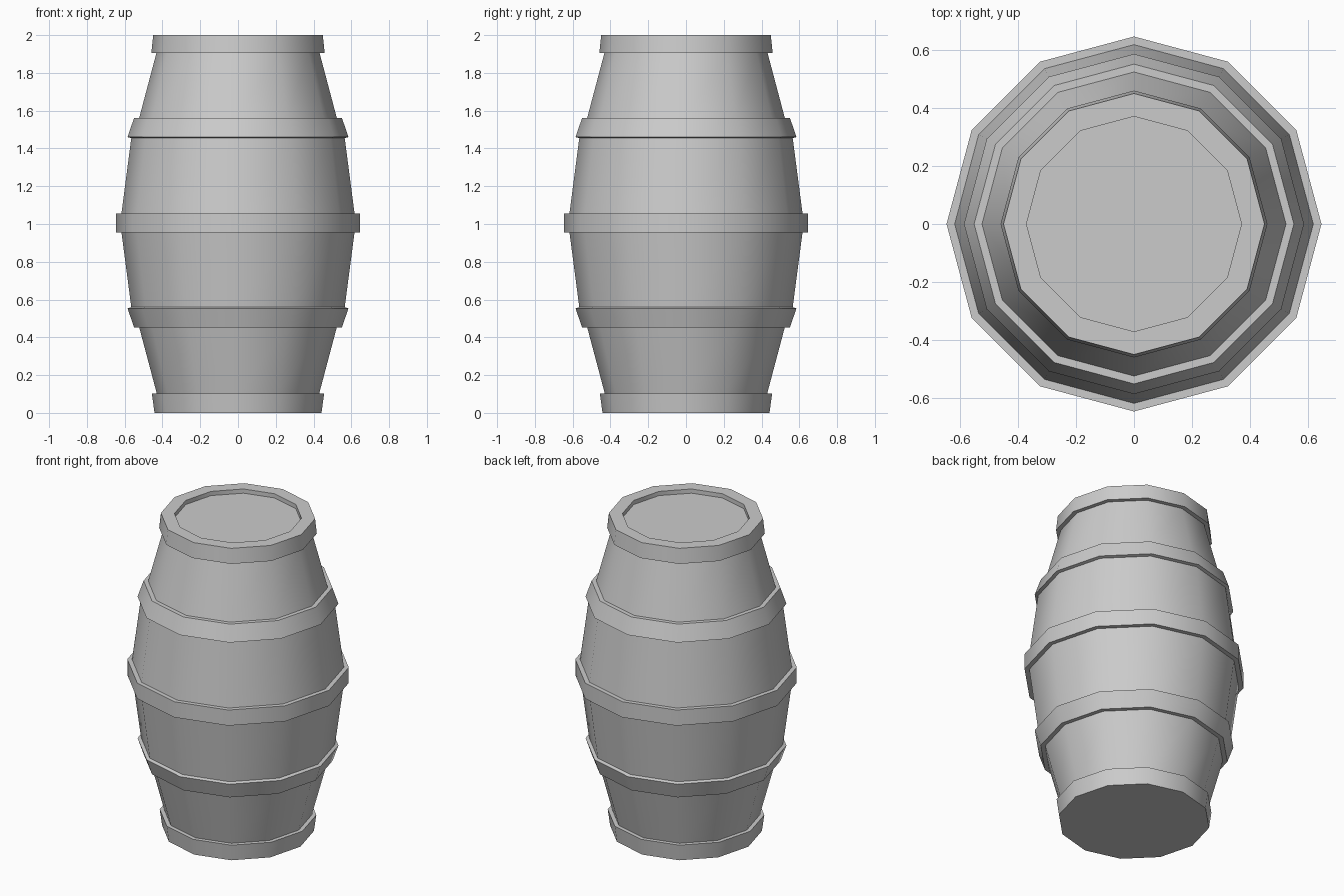
import bpy, bmesh, math

if "Cube" in bpy.data.objects:
    bpy.data.objects.remove(bpy.data.objects["Cube"])

SIDES = 12


def lathe(name, profile, cap=None):
    """Spin a (radius, z) profile about z; cap closes its 'top' or 'bottom' loop."""
    bm = bmesh.new()
    rings = []
    for r, z in profile:
        rings.append([bm.verts.new((r * math.cos(2 * math.pi * i / SIDES),
                                    r * math.sin(2 * math.pi * i / SIDES), z))
                      for i in range(SIDES)])
    for low, high in zip(rings, rings[1:]):
        for i in range(SIDES):
            j = (i + 1) % SIDES
            bm.faces.new((low[i], low[j], high[j], high[i]))
    if cap == "top":
        bm.faces.new(rings[-1])
    elif cap == "bottom":
        bm.faces.new(rings[0][::-1])
    mesh = bpy.data.meshes.new(name)
    bm.to_mesh(mesh)
    bm.free()
    ob = bpy.data.objects.new(name, mesh)
    bpy.context.collection.objects.link(ob)
    bpy.ops.object.select_all(action='DESELECT')
    ob.select_set(True)
    bpy.context.view_layer.objects.active = ob
    bpy.ops.object.shade_smooth_by_angle(angle=math.radians(35))
    return ob


# Stave walls showing between the hoops
walls = {
    "staves_bottom": [(0.43, 0.103), (0.523, 0.453)],
    "staves_lower": [(0.565, 0.56), (0.617, 0.956)],
    "staves_upper": [(0.617, 1.056), (0.565, 1.455)],
    "staves_top": [(0.523, 1.562), (0.432, 1.905)],
}
for name, profile in walls.items():
    lathe(name, profile)

# Raised hoops, each starting and ending on the stave surface
hoops = {
    "hoop_lower": [(0.523, 0.453), (0.55, 0.453), (0.585, 0.553), (0.565, 0.56)],
    "hoop_middle": [(0.617, 0.956), (0.645, 0.956), (0.645, 1.056), (0.617, 1.056)],
    "hoop_upper": [(0.565, 1.465), (0.585, 1.46), (0.55, 1.562), (0.523, 1.562)],
}
hoops["hoop_upper"][0] = walls["staves_upper"][-1]
for name, profile in hoops.items():
    lathe(name, profile)

# Bottom hoop with the flat base
lathe("base_hoop", [(0.442, 0.0), (0.456, 0.103), (0.43, 0.103)], cap="bottom")

# Top hoop with the rim and recessed lid
lathe("rim_hoop_and_lid", [(0.432, 1.905), (0.459, 1.905), (0.449, 2.0),
                           (0.37, 2.0), (0.37, 1.973)], cap="top")
